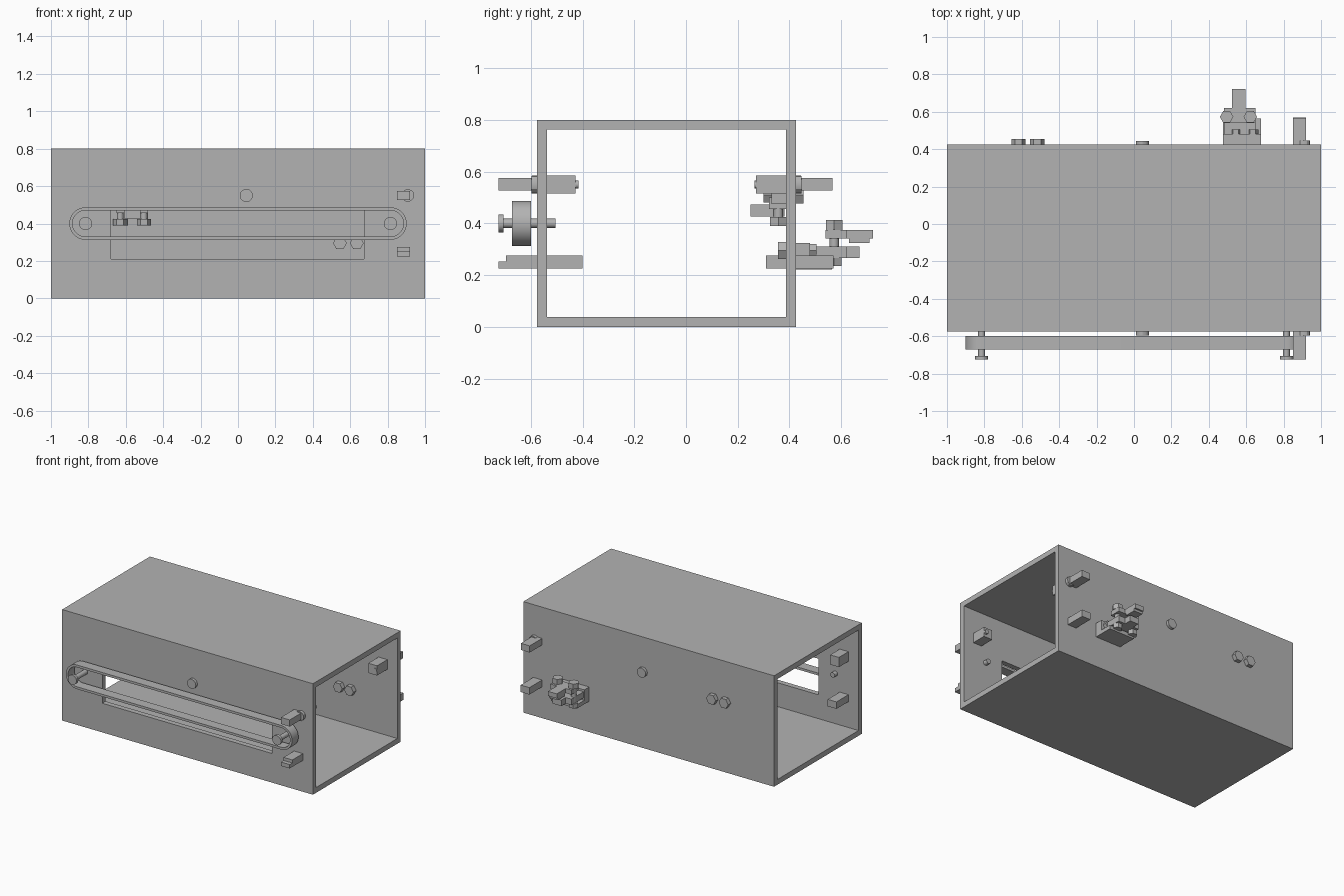
import bpy, bmesh, math
from mathutils import Matrix

cube = bpy.data.objects.get("Cube")
if cube:
    bpy.data.objects.remove(cube, do_unlink=True)

grey = bpy.data.materials.new("plain_grey")
grey.use_nodes = True
grey.diffuse_color = (0.45, 0.45, 0.45, 1)
grey.node_tree.nodes["Principled BSDF"].inputs["Base Color"].default_value = (0.45, 0.45, 0.45, 1)


def finish(name, bm, smooth=False):
    bmesh.ops.recalc_face_normals(bm, faces=bm.faces)
    mesh = bpy.data.meshes.new(name)
    bm.to_mesh(mesh)
    bm.free()
    mesh.materials.append(grey)
    ob = bpy.data.objects.new(name, mesh)
    bpy.context.collection.objects.link(ob)
    if smooth:
        bpy.ops.object.select_all(action='DESELECT')
        ob.select_set(True)
        bpy.context.view_layer.objects.active = ob
        bpy.ops.object.shade_smooth_by_angle(angle=math.radians(30))
    return ob


def box(name, x, y, z):
    """Block between the given (low, high) pairs."""
    bm = bmesh.new()
    bmesh.ops.create_cube(bm, size=1)
    for v in bm.verts:
        v.co = [(a + b) / 2 + c * (b - a) for (a, b), c in zip((x, y, z), v.co)]
    return finish(name, bm)


def rod(name, axis, start, end, centre, radius, sides=24):
    """Prism along y at centre (x, z), or along z at centre (x, y)."""
    bm = bmesh.new()
    bmesh.ops.create_cone(bm, cap_ends=True, segments=sides, radius1=radius,
                          radius2=radius, depth=abs(end - start),
                          matrix=Matrix.Rotation(math.pi / 2, 4, 'Z'))
    mid, (a, b) = (start + end) / 2, centre
    if axis == 'Y':
        m = Matrix.Translation((a, mid, b)) @ Matrix.Rotation(math.pi / 2, 4, 'X')
    else:
        m = Matrix.Translation((a, b, mid))
    bm.transform(m)
    return finish(name, bm, sides > 8)


# Open rectangular housing with a long window in its front wall
housing = box("housing", (-1, 1), (-.575, .425), (0, .8))
cutters = [box("hollow_cutter", (-1.1, 1.1), (-.537, .387), (.038, .762)),
           box("window_cutter", (-.68, .675), (-.7, -.45), (.21, .47))]
for cutter in cutters:
    cutter.hide_render = True
    mod = housing.modifiers.new("cut", 'BOOLEAN')
    mod.operation, mod.solver, mod.object = 'DIFFERENCE', 'EXACT', cutter
bpy.context.view_layer.objects.active = housing
for mod in list(housing.modifiers):
    bpy.ops.object.modifier_apply(modifier=mod.name)
for cutter in cutters:
    bpy.data.objects.remove(cutter, do_unlink=True)

# Drive belt: hollow stadium loop
SPAN, STEPS = .815, 20


def stadium(r, y):
    pts = []
    for side in (1, -1):
        for i in range(STEPS + 1):
            a = math.pi * i / STEPS - side * math.pi / 2
            pts.append((side * SPAN + r * math.cos(a), y, .4 + r * math.sin(a)))
    return pts


bm = bmesh.new()
loops = [[bm.verts.new(p) for p in stadium(r, y)]
         for r, y in ((.087, -.672), (.087, -.6), (.07, -.6), (.07, -.672))]
for a, b in zip(loops, loops[1:] + loops[:1]):
    for i in range(len(a)):
        j = (i + 1) % len(a)
        bm.faces.new((a[i], a[j], b[j], b[i]))
finish("belt", bm, True)

# Belt pins
for side, x in (("left", SPAN), ("right", -SPAN)):
    rod(side + "_pin_shaft", 'Y', -.71, -.505, (x, .4), .018)
    rod(side + "_pin_head", 'Y', -.725, -.705, (x, .4), .035)

# Middle bolts and end bolts on both walls
for side, wall, out in (("front", -.575, -1), ("back", .425, 1)):
    rod(side + "_middle_bolt", 'Y', wall - out * .01, wall + out * .02, (.045, .55), .035, 12)
    rod(side + "_end_bolt", 'Y', wall - out * .01, wall + out * .022, (.908, .55), .034, 12)
    rod(side + "_end_bolt_shaft", 'Y', wall - out * .16, wall + out * .05, (.905, .55), .015)

# Support blocks: outside at the left end, inside at the right end
L, R = (.85, .92), (-.92, -.85)
box("front_upper_block", L, (-.725, -.57), (.527, .575))
box("front_lower_block", L, (-.695, -.57), (.225, .275))
box("front_lower_lip", L, (-.725, -.69), (.225, .253))
box("back_upper_block", L, (.42, .567), (.527, .575))
box("back_lower_block", L, (.42, .57), (.225, .275))
for side, x in (("left", L), ("right", R)):
    box(side + "_front_inner_block", x, (-.54, -.428), (.515, .585))
    box(side + "_back_inner_block", x, (.27, .39), (.515, .585))
box("right_front_lower_block", R, (-.54, -.4), (.225, .275))
box("right_back_lower_block", R, (.31, .39), (.225, .275))

# Outer clamp on the back wall
box("outer_clamp_base", (.475, .68), (.42, .565), (.222, .25))
box("outer_clamp_plate", (.475, .68), (.42, .48), (.225, .325))
box("outer_clamp_bracket", (.48, .65), (.48, .62), (.267, .31))
box("outer_clamp_tongue", (.525, .595), (.61, .67), (.267, .31))
box("outer_clamp_bar", (.48, .65), (.54, .62), (.342, .375))
box("outer_clamp_arm", (.525, .595), (.6, .722), (.342, .375))
box("outer_clamp_arm_pad", (.525, .595), (.63, .71), (.325, .345))
for x in (.495, .622):
    rod("outer_clamp_bolt", 'Z', .235, .39, (x, .573), .018)
    rod("outer_clamp_bolt_head", 'Z', .375, .412, (x, .573), .036, 6)
    rod("outer_clamp_bolt_nut", 'Z', .235, .267, (x, .573), .033, 6)
for x in (.545, .635):
    rod("outer_wall_bolt_nut", 'Y', .475, .505, (x, .295), .03, 6)
    rod("outer_wall_bolt_head", 'Y', .355, .39, (x, .295), .037, 6)

# Inner clamp, upside down inside the back wall
box("inner_clamp_plate", (-.67, -.465), (.33, .39), (.475, .565))
box("inner_clamp_bracket", (-.65, -.48), (.32, .39), (.455, .5))
box("inner_clamp_tongue", (-.61, -.52), (.25, .38), (.427, .472))
for x in (-.63, -.503):
    rod("inner_clamp_bolt", 'Z', .41, .52, (x, .357), .018)
    rod("inner_clamp_bolt_head", 'Z', .39, .425, (x, .357), .038, 6)
for x in (-.617, -.517):
    rod("inner_wall_bolt_nut", 'Y', .3, .335, (x, .51), .033, 6)
    rod("inner_wall_bolt_head", 'Y', .42, .455, (x, .51), .038, 6)
